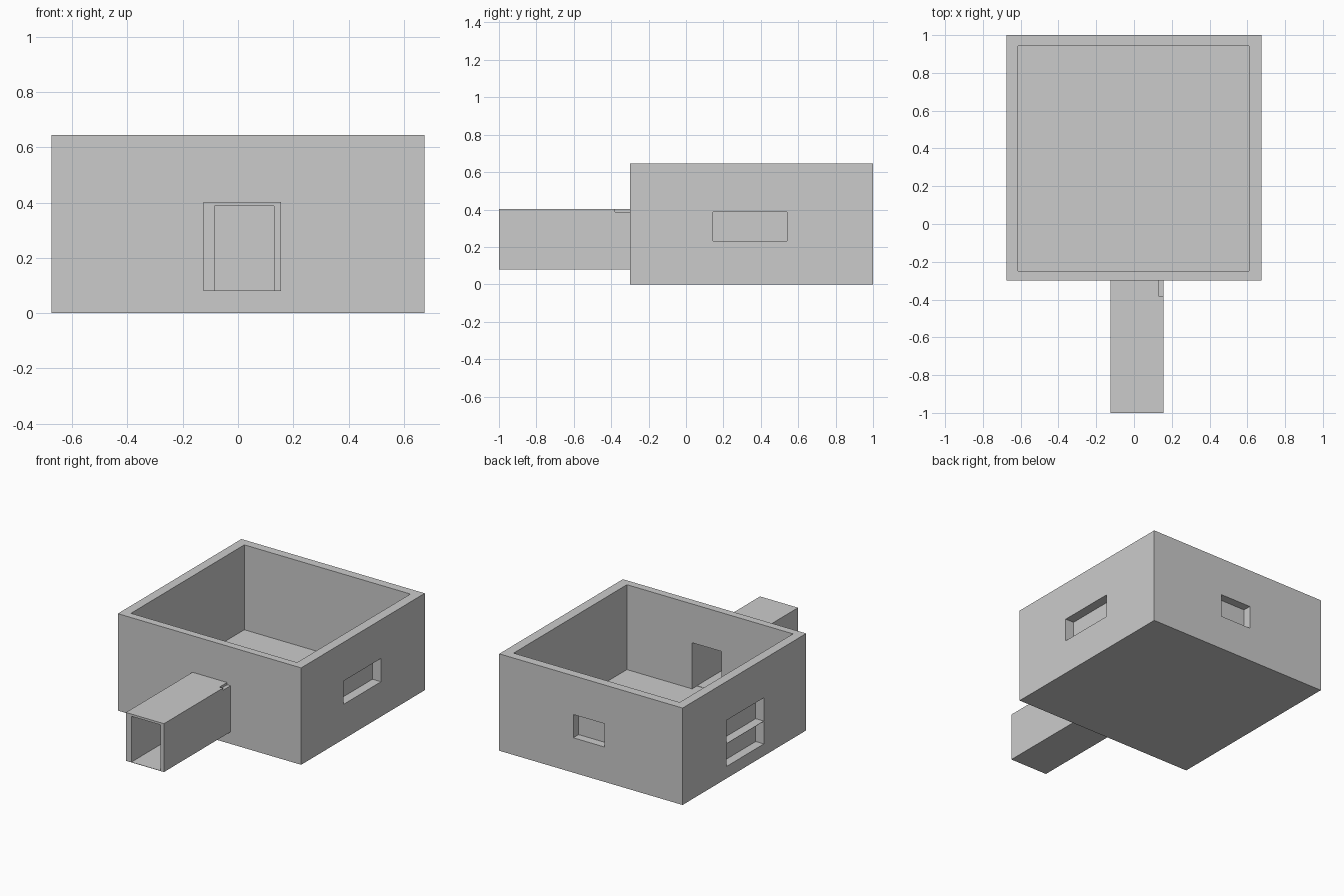
import bpy

if "Cube" in bpy.data.objects:
    bpy.data.objects.remove(bpy.data.objects["Cube"])

FLOOR = 0.08      # room and passage floor level
SKIN = 0.002      # thin sheet left behind the blind windows


def box(name, x, y, z):
    """Axis-aligned box from (min, max) ranges."""
    bpy.ops.mesh.primitive_cube_add(size=1)
    ob = bpy.context.object
    ob.name = name
    ob.location = [(a + b) / 2 for a, b in (x, y, z)]
    ob.scale = [b - a for a, b in (x, y, z)]
    bpy.ops.object.transform_apply(location=True, rotation=False, scale=True)
    return ob


def cut(target, x, y, z):
    """Subtract a box from the target and discard the cutter."""
    cutter = box("cutter", x, y, z)
    mod = target.modifiers.new("cut", 'BOOLEAN')
    mod.operation = 'DIFFERENCE'
    mod.solver = 'EXACT'
    mod.object = cutter
    bpy.context.view_layer.objects.active = target
    bpy.ops.object.modifier_apply(modifier=mod.name)
    bpy.data.objects.remove(cutter, do_unlink=True)


# Open-topped room with a doorway in the front wall
room = box("room", (-0.675, 0.675), (-0.30, 1.0), (0, 0.645))
cut(room, (-0.613, 0.61), (-0.25, 0.942), (FLOOR, 1.0))
cut(room, (-0.085, 0.13), (-0.40, -0.20), (FLOOR, 0.387))

# Blind windows: right, back, and a taller one on the left
cut(room, (0.61 + SKIN, 0.8), (0.145, 0.54), (0.232, 0.387))
cut(room, (-0.10, 0.13), (0.942 + SKIN, 1.1), (0.232, 0.387))
cut(room, (-0.8, -0.613 - SKIN), (0.145, 0.54), (FLOOR, 0.387))

# Thin sill dividing the left window
box("left_window_sill", (-0.675, -0.613 - SKIN), (0.145, 0.54), (0.23, 0.232))

# Entrance passage with a thin floor and a notched top corner at the wall
passage = box("entrance_passage", (-0.125, 0.155), (-1.0, -0.30), (FLOOR, 0.402))
cut(passage, (-0.085, 0.13), (-1.1, -0.2), (FLOOR + SKIN, 0.387))
cut(passage, (0.13, 0.2), (-0.38, -0.2), (0.387, 0.5))
